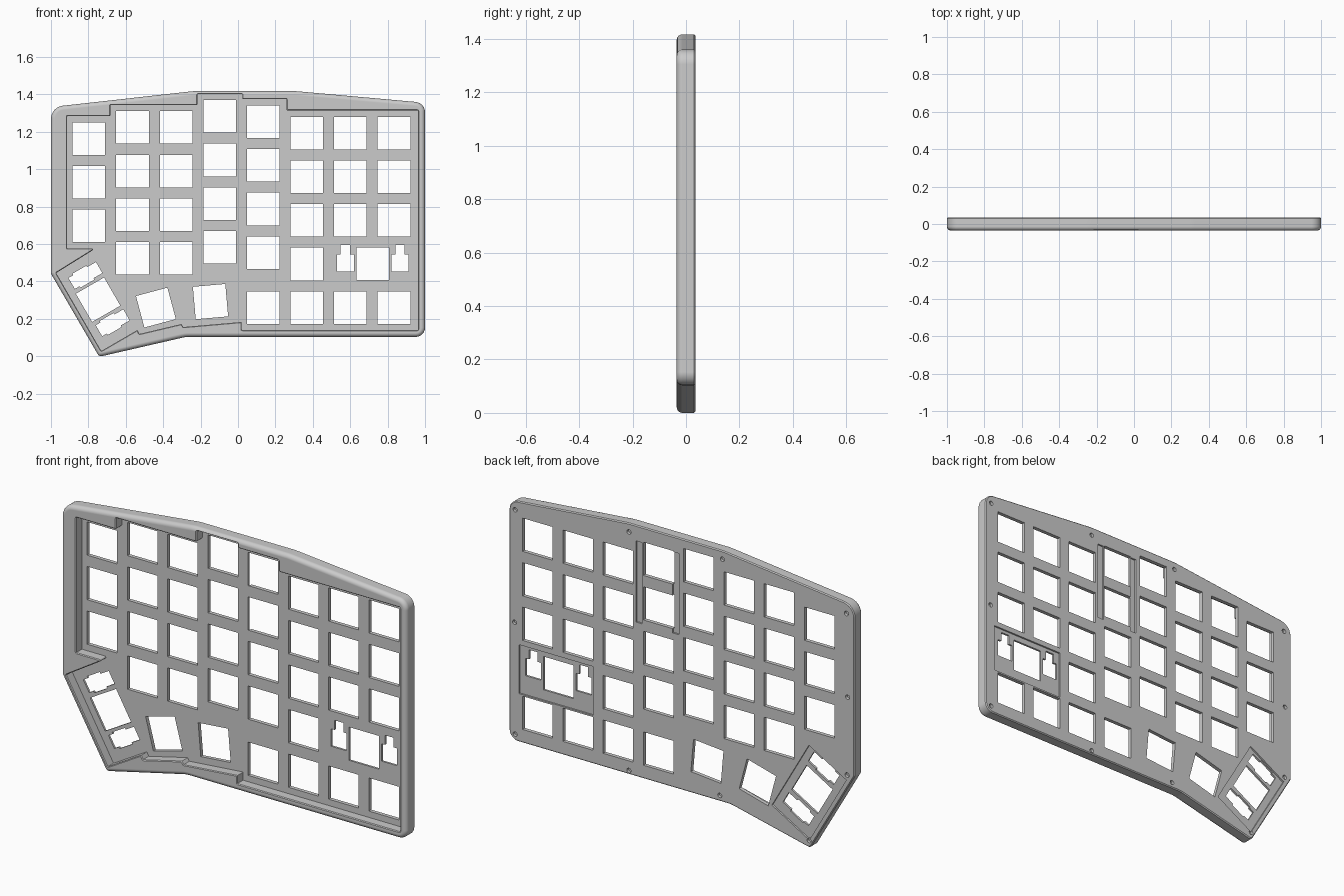
import bpy, bmesh, math
from mathutils import Vector, Matrix

if "Cube" in bpy.data.objects:
    bpy.data.objects.remove(bpy.data.objects["Cube"])

PITCH, KEY = 0.233, 0.174
FRONT, BACK, FLOOR = -0.035, 0.035, 0.015


def outline(corners, inset=0.0, n=6):
    """Offset a counter-clockwise (x, z, radius) polygon inwards and round its corners."""
    pts = [Vector(c[:2]) for c in corners]
    out = []
    for i, p in enumerate(pts):
        d1 = (p - pts[i - 1]).normalized()
        d2 = (pts[(i + 1) % len(pts)] - p).normalized()
        turn = math.atan2(d1.x * d2.y - d1.y * d2.x, d1.dot(d2))
        side = 1 if turn > 0 else -1
        inward = (d2 - d1).normalized() * side
        half = abs(turn) / 2
        q = p + inward * inset / math.cos(half)
        r = max(corners[i][2] - inset * side, 0.002)
        centre = q + inward * side * r / math.cos(half)
        arm = q - d1 * r * math.tan(half) - centre
        out += [centre + Matrix.Rotation(turn * k / n, 2) @ arm for k in range(n + 1)]
    return out


def loft(bm, rings):
    """Closed solid through a stack of (points, y) rings."""
    loops = [[bm.verts.new((p[0], y, p[1])) for p in pts] for pts, y in rings]
    for a, b in zip(loops, loops[1:]):
        for i in range(len(a)):
            j = (i + 1) % len(a)
            bm.faces.new((a[i], a[j], b[j], b[i]))
    bm.faces.new(loops[0])
    bm.faces.new(loops[-1])


def make(name, solids):
    bm = bmesh.new()
    for rings in solids:
        loft(bm, rings)
    bmesh.ops.recalc_face_normals(bm, faces=bm.faces)
    me = bpy.data.meshes.new(name)
    bm.to_mesh(me)
    bm.free()
    ob = bpy.data.objects.new(name, me)
    bpy.context.collection.objects.link(ob)
    return ob


def place(pts, x, z, deg=0):
    rot = Matrix.Rotation(math.radians(deg), 2)
    return [rot @ Vector(p) + Vector((x, z)) for p in pts]


def rect(w, h):
    return [(-w / 2, -h / 2), (w / 2, -h / 2), (w / 2, h / 2), (-w / 2, h / 2)]


# Case body with rounded front edge and small back chamfer
body = [(-1, 0.44, 0.02), (-0.742, -0.004, 0.02), (-0.28, 0.102, 0.15), (1, 0.102, 0.05),
        (1, 1.354, 0.055), (0.31, 1.416, 0.3), (-0.24, 1.416, 0.3), (-1, 1.331, 0.07)]
R = 0.022
rings = []
for k in range(7):
    a = math.pi / 2 * k / 6
    rings.append((outline(body, R * (1 - math.sin(a))), FRONT + R * (1 - math.cos(a))))
rings += [(outline(body), BACK - 0.005), (outline(body, 0.005), BACK)]
case = make("keyboard_case", [rings])

# Stepped key well in the front, with a fine chamfer on its rim
well = [(-0.731, 0.027), (-0.538, 0.139), (-0.527, 0.118), (-0.303, 0.171), (-0.292, 0.155),
        (0.019, 0.182), (0.019, 0.139), (0.963, 0.139), (0.963, 1.313), (0.26, 1.313),
        (0.26, 1.374), (0.024, 1.374), (0.024, 1.401), (-0.217, 1.401), (-0.217, 1.342),
        (-0.683, 1.342), (-0.683, 1.283), (-0.914, 1.283), (-0.914, 0.575), (-0.779, 0.575),
        (-0.774, 0.567), (-0.972, 0.444)]
well = [(x, z, 0.004) for x, z in well]
well_cut = make("well_cutter", [[(outline(well, -0.004, 2), FRONT - 0.03),
                                 (outline(well, -0.004, 2), FRONT),
                                 (outline(well, 0, 2), FRONT + 0.004),
                                 (outline(well, 0, 2), FLOOR)]])

# Key openings: columns of (top key height, key count)
columns = [(1.162, 3), (1.222, 4), (1.222, 4), (1.281, 4), (1.252, 4),
           (1.191, 4), (1.191, 3), (1.191, 3)]
holes = []
for i, (top, count) in enumerate(columns):
    x = -0.797 + PITCH * i
    holes += [place(rect(KEY, KEY), x, top - PITCH * k) for k in range(count)]
    if i >= 4:
        holes.append(place(rect(KEY, KEY), x, 0.259))
WIDE, THUMB = (0.72, 0.494), (-0.748, 0.301, -60)
for spot in (WIDE, THUMB, (-0.439, 0.259, 15), (-0.147, 0.291, 5)):
    holes.append(place(rect(KEY, KEY), *spot))

# Stabiliser openings beside the two wide keys
stab = [(-0.045, -0.041), (0.045, -0.041), (0.045, 0.05), (0.025, 0.05),
        (0.025, 0.1), (-0.025, 0.1), (-0.025, 0.05), (-0.045, 0.05)]
slot = [(-0.034, -0.085), (0.034, -0.085), (0.034, -0.055), (0.043, -0.055),
        (0.043, 0.03), (0.034, 0.03), (0.034, 0.085), (-0.034, 0.085),
        (-0.034, 0.03), (-0.043, 0.03), (-0.043, -0.055), (-0.034, -0.055)]
for s in (-0.146, 0.146):
    holes.append(place([(x + s, z) for x, z in stab], *WIDE))
    holes.append(place([(x + s, z + 0.006) for x, z in slot], *THUMB))
hole_cut = make("opening_cutter", [[(h, -0.02), (h, 0.06)] for h in holes])

# Shallow pockets in the back
pockets = [place(rect(0.428, 0.256), 0.728, 0.482), place(rect(0.428, 0.25), -0.737, 0.285, -60),
           place(rect(0.036, 0.425), 0.247, 1.122), place(rect(0.036, 0.425), 0.035, 1.122)]
pocket_cut = make("pocket_cutter", [[(p, BACK - 0.009), (p, 0.06)] for p in pockets])

# Screw holes around the back rim
screws = [(0.965, 1.31), (0.306, 1.37), (-0.235, 1.372), (-0.953, 1.28), (0.968, 0.72),
          (-0.96, 0.844), (-0.957, 0.436), (0.965, 0.136), (0.306, 0.122), (-0.22, 0.132),
          (-0.737, 0.034)]
dot = [(0.012 * math.cos(math.tau * k / 16), 0.012 * math.sin(math.tau * k / 16)) for k in range(16)]
screw_cut = make("screw_cutter", [[(place(dot, *s), BACK - 0.015), (place(dot, *s), 0.06)]
                                  for s in screws])

# Cut the case
bpy.context.view_layer.objects.active = case
case.select_set(True)
for cutter in (well_cut, hole_cut, pocket_cut, screw_cut):
    cutter.hide_render = True
    mod = case.modifiers.new(cutter.name, 'BOOLEAN')
    mod.operation, mod.solver, mod.object = 'DIFFERENCE', 'EXACT', cutter
    bpy.ops.object.modifier_apply(modifier=mod.name)
    bpy.data.objects.remove(cutter)

# Stand on the ground and smooth the rounded edges
low = min(v.co.z for v in case.data.vertices)
case.data.transform(Matrix.Translation((0, 0, -low)))
bpy.ops.object.shade_smooth_by_angle(angle=math.radians(30))
weighted = case.modifiers.new("weighted_normals", 'WEIGHTED_NORMAL')
weighted.keep_sharp = True
